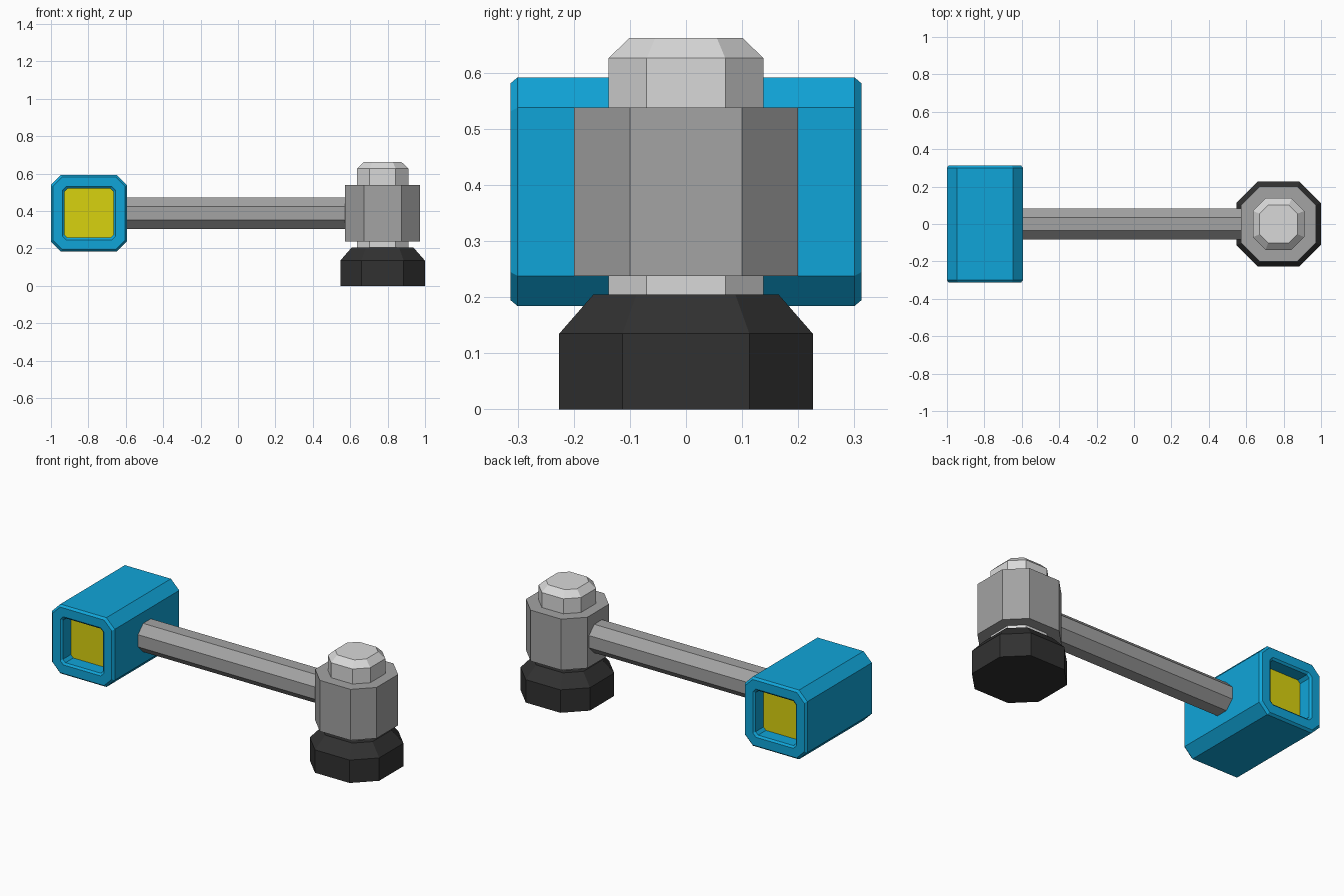
import bpy, bmesh

if "Cube" in bpy.data.objects:
    bpy.data.objects.remove(bpy.data.objects["Cube"], do_unlink=True)


def make_material(name, srgb):
    # Convert 0-255 display values to linear
    lin = [((c / 255 + 0.055) / 1.055) ** 2.4 if c > 10 else c / 255 / 12.92 for c in srgb]
    mat = bpy.data.materials.new(name)
    mat.use_nodes = True
    mat.diffuse_color = (*lin, 1)
    bsdf = mat.node_tree.nodes["Principled BSDF"]
    bsdf.inputs["Base Color"].default_value = (*lin, 1)
    bsdf.inputs["Roughness"].default_value = 0.7
    return mat


blue = make_material("bright blue", (16, 165, 217))
yellow = make_material("yellow", (217, 210, 15))
grey = make_material("mid grey", (163, 163, 163))
light_grey = make_material("light grey", (217, 217, 217))
black = make_material("black rubber", (49, 49, 49))


def loft(name, axis, centre, rings, mats, cap_mat=0):
    """Loft eight-sided rings (position, half width, half flat) along an axis."""
    place = {"x": lambda a, b, t: (t, a, b),
             "y": lambda a, b, t: (a, t, b),
             "z": lambda a, b, t: (a, b, t)}[axis]
    bm = bmesh.new()
    loops = []
    for t, h, f in rings:
        outline = [(h, -f), (h, f), (f, h), (-f, h), (-h, f), (-h, -f), (-f, -h), (f, -h)]
        loops.append([bm.verts.new(place(a, b, t)) for a, b in outline])
    for lo, hi in zip(loops, loops[1:]):
        for i in range(8):
            j = (i + 1) % 8
            bm.faces.new((lo[i], lo[j], hi[j], hi[i]))
    for end in (loops[0], loops[-1]):
        bm.faces.new(end).material_index = cap_mat
    bmesh.ops.recalc_face_normals(bm, faces=bm.faces)
    mesh = bpy.data.meshes.new(name)
    bm.to_mesh(mesh)
    bm.free()
    for m in mats:
        mesh.materials.append(m)
    obj = bpy.data.objects.new(name, mesh)
    obj.location = centre
    bpy.context.collection.objects.link(obj)
    return obj


POST_X = 0.773
AXLE_Z = 0.388

# Lamp housing: chamfered block with a recessed yellow lens at both ends
half = [(-0.23, 0.131, 0.115), (-0.303, 0.131, 0.115), (-0.313, 0.142, 0.122),
        (-0.313, 0.193, 0.143), (-0.300, 0.204, 0.150)]
housing = half + [(-t, h, f) for t, h, f in reversed(half)]
loft("lamp_housing", "y", (-0.797, 0, AXLE_Z), housing, [blue, yellow], cap_mat=1)

# Arm between the housing and the sleeve
loft("arm", "x", (0, 0, AXLE_Z), [(-0.61, 0.084, 0.036), (0.60, 0.084, 0.036)], [grey])

# Pivot: foot, post with bevelled top, and the sleeve around it
loft("foot", "z", (POST_X, 0, 0),
     [(0, 0.226, 0.113), (0.135, 0.226, 0.113), (0.205, 0.165, 0.088)], [black])
loft("post", "z", (POST_X, 0, 0),
     [(0.19, 0.138, 0.070), (0.626, 0.138, 0.070), (0.662, 0.101, 0.055)], [light_grey])
loft("sleeve", "z", (POST_X, 0, 0),
     [(0.238, 0.2, 0.1), (0.538, 0.2, 0.1)], [grey])
